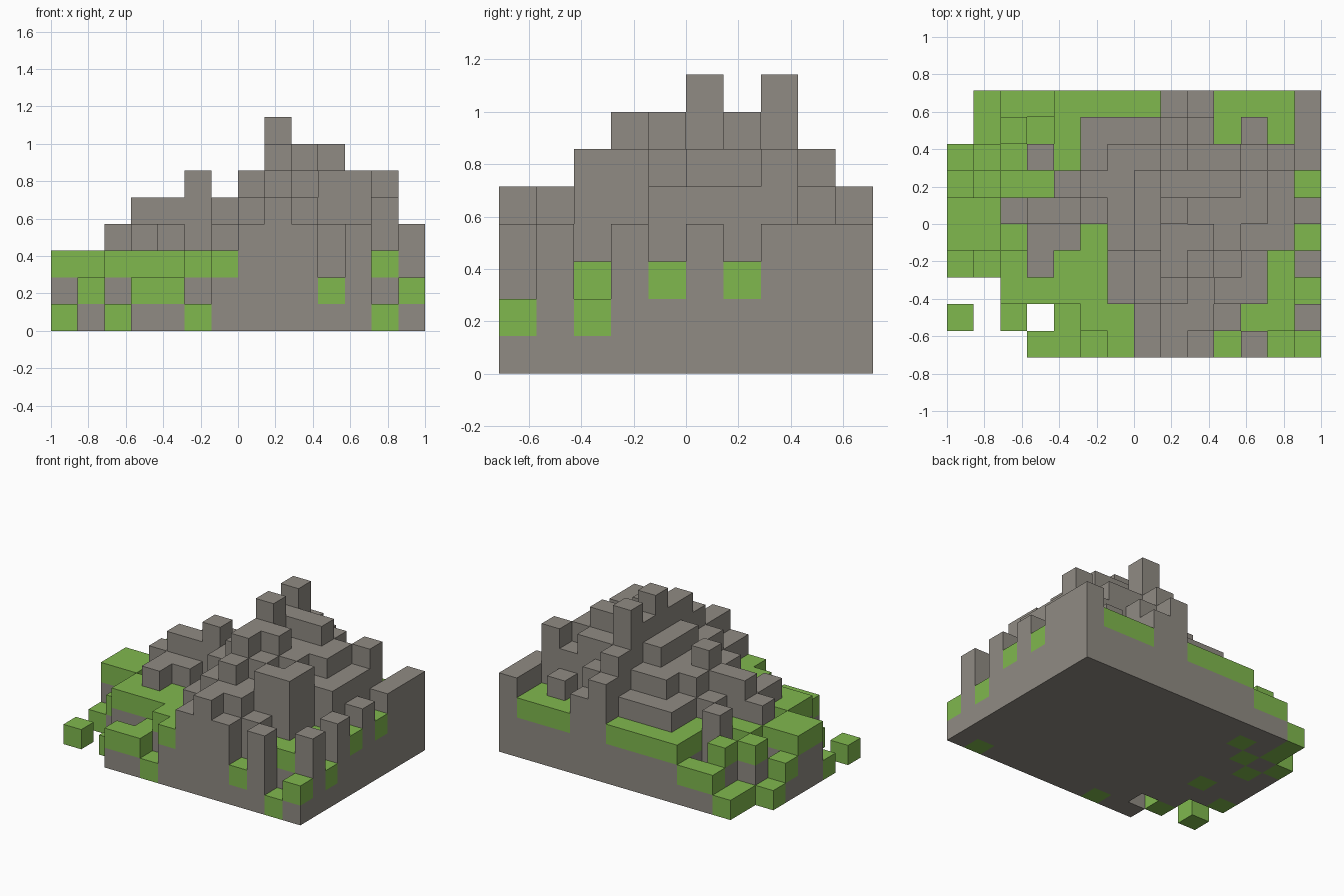
import bpy, bmesh

cube = bpy.data.objects.get("Cube")
if cube:
    bpy.data.objects.remove(cube, do_unlink=True)

CELL = 1 / 7        # edge length of one block
GRASS_LINE = 3      # columns up to this height are capped with grass

# Column heights in blocks: first row is the back, first digit is the -x side
HEIGHTS = [
    "01223333543334",
    "01313444653434",
    "13143455866564",
    "21334556777653",
    "33455656686654".replace("6686", "6866"),
    "33144356776553",
    "12343345765634",
    "00333345656632",
    "10102334554334".replace("10102", "10102"),
    "00022134542412",
]
ROWS, COLS = len(HEIGHTS), len(HEIGHTS[0])


def make_material(name, color):
    mat = bpy.data.materials.new(name)
    mat.use_nodes = True
    mat.diffuse_color = color
    mat.node_tree.nodes["Principled BSDF"].inputs["Base Color"].default_value = color
    return mat


def height(c, r):
    """Height of the column c blocks from -x and r blocks from the front."""
    if 0 <= c < COLS and 0 <= r < ROWS:
        return int(HEIGHTS[ROWS - 1 - r][c])
    return 0


def is_grass(c, r, k):
    return height(c, r) <= GRASS_LINE and k == height(c, r) - 1


# Outward direction and the four corners of each block side
SIDES = {
    (1, 0, 0): ((1, 0, 0), (1, 1, 0), (1, 1, 1), (1, 0, 1)),
    (-1, 0, 0): ((0, 1, 0), (0, 0, 0), (0, 0, 1), (0, 1, 1)),
    (0, 1, 0): ((1, 1, 0), (0, 1, 0), (0, 1, 1), (1, 1, 1)),
    (0, -1, 0): ((0, 0, 0), (1, 0, 0), (1, 0, 1), (0, 0, 1)),
    (0, 0, 1): ((0, 0, 1), (1, 0, 1), (1, 1, 1), (0, 1, 1)),
    (0, 0, -1): ((0, 1, 0), (1, 1, 0), (1, 0, 0), (0, 0, 0)),
}


def build_blocks(name, mat, grass):
    """Join all blocks of one kind, keeping only the sides open to the air."""
    bm = bmesh.new()
    for r in range(ROWS):
        for c in range(COLS):
            for k in range(height(c, r)):
                if is_grass(c, r, k) != grass:
                    continue
                for (dx, dy, dz), corners in SIDES.items():
                    if 0 <= k + dz < height(c + dx, r + dy):
                        continue
                    bm.faces.new([bm.verts.new(((c + x - COLS / 2) * CELL,
                                                (r + y - ROWS / 2) * CELL,
                                                (k + z) * CELL))
                                  for x, y, z in corners])
    bmesh.ops.remove_doubles(bm, verts=bm.verts[:], dist=1e-4)
    mesh = bpy.data.meshes.new(name)
    bm.to_mesh(mesh)
    bm.free()
    mesh.materials.append(mat)
    obj = bpy.data.objects.new(name, mesh)
    bpy.context.collection.objects.link(obj)
    return obj


# Rocky hill and the grass blocks around its foot
build_blocks("stone_hill", make_material("stone_grey", (0.279, 0.258, 0.227, 1)), False)
build_blocks("grass_blocks", make_material("grass_green", (0.216, 0.479, 0.076, 1)), True)
